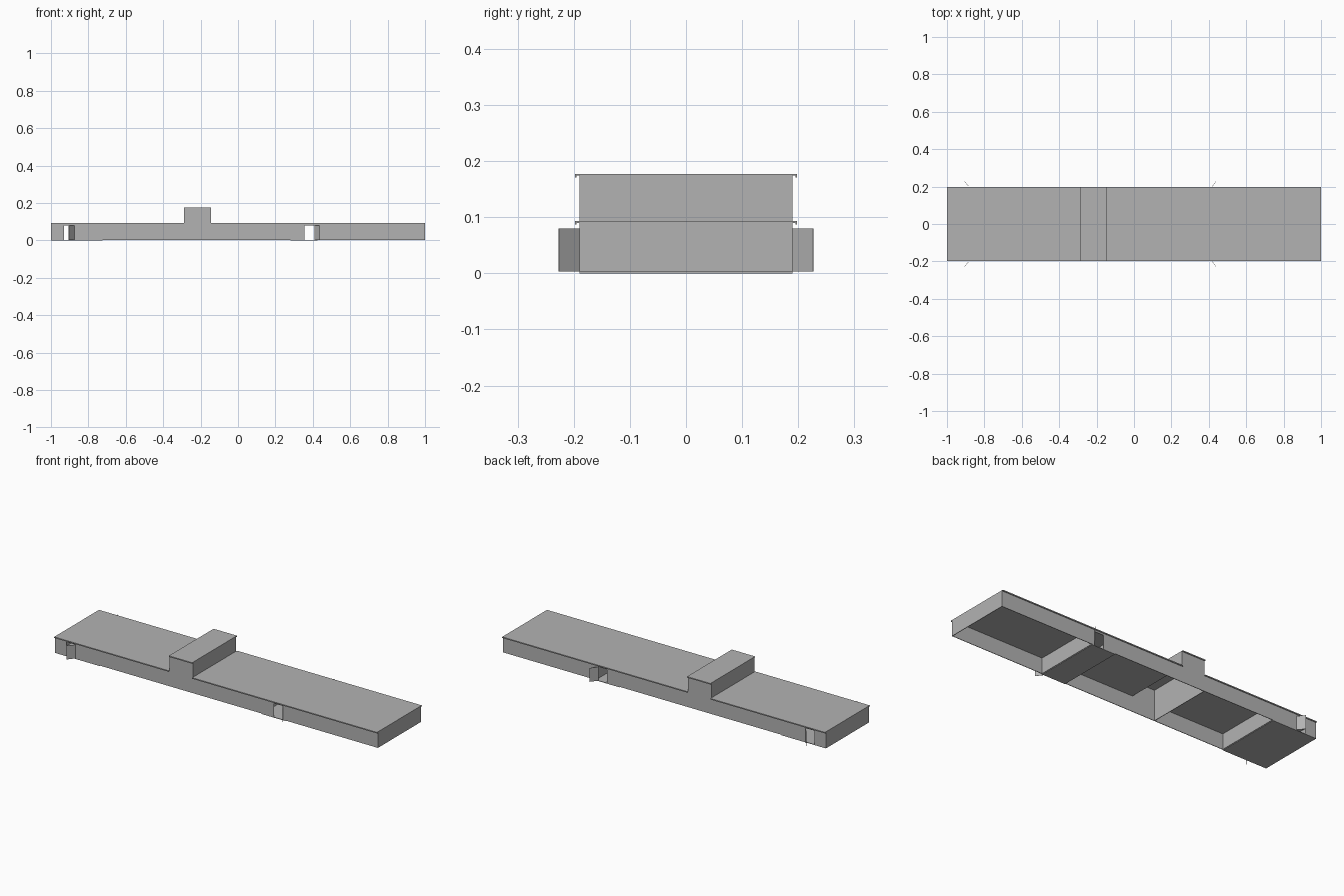
import bpy
from mathutils import Vector

cube = bpy.data.objects.get("Cube")
if cube:
    bpy.data.objects.remove(cube, do_unlink=True)

grey = bpy.data.materials.new("plain_grey")
grey.use_nodes = True
colour = (0.45, 0.45, 0.45, 1)
grey.diffuse_color = colour
grey.node_tree.nodes["Principled BSDF"].inputs["Base Color"].default_value = colour

T = 0.003            # panel thickness
W = 0.19             # half width at the walls
EAVE = 0.198         # half width at the roof edge
BASE, DOOR_TOP, ROOF, TOWER_TOP = 0.003, 0.08, 0.093, 0.177
TOWER = (-0.29, -0.145)


def box(name, x, y, z):
    """Box spanning three (low, high) ranges."""
    verts = [(a, b, c) for a in x for b in y for c in z]
    faces = [(0, 1, 3, 2), (4, 6, 7, 5), (0, 4, 5, 1),
             (2, 3, 7, 6), (0, 2, 6, 4), (1, 5, 7, 3)]
    mesh = bpy.data.meshes.new(name)
    mesh.from_pydata(verts, [], faces)
    mesh.materials.append(grey)
    ob = bpy.data.objects.new(name, mesh)
    bpy.context.collection.objects.link(ob)
    return ob


def cross_wall(name, x, z0, z1):
    box(name, (x, x + T), (-W, W), (z0, z1))


def roof(name, x, top):
    """Flat roof with a small drip lip along both eaves."""
    box(name, x, (-EAVE, EAVE), (top - T, top))
    for side, s in (("front", -1), ("back", 1)):
        y = sorted((s * EAVE, s * (EAVE - T)))
        box(f"{name}_{side}_lip", x, y, (top - 2 * T, top - T))


# Long walls, split around the doorways: (opening start, opening end, leaf tip)
doors = [(-0.93, -0.875, -0.905), (0.355, 0.41, 0.438)]
for side, s in (("front", -1), ("back", 1)):
    y = sorted((s * W, s * (W - T)))
    start = -1
    for i, (a, b, tip) in enumerate(doors):
        box(f"{side}_wall_{i}", (start, a), y, (BASE, ROOF - T))
        box(f"{side}_door_head_{i}", (a, b), y, (DOOR_TOP, ROOF - T))
        start = b
        # Open door leaf
        hinge = Vector((b, s * W, 0))
        swing = Vector((tip, s * 0.227, 0)) - hinge
        leaf = box(f"{side}_door_{i}", (0, swing.length), (-T / 4, T / 4), (BASE, DOOR_TOP))
        leaf.location = hinge
        leaf.rotation_euler.z = Vector((1, 0)).angle_signed(swing.xy) * -1
    box(f"{side}_wall_end", (start, 1), y, (BASE, ROOF - T))
    box(f"tower_{side}_wall", TOWER, y, (ROOF - T, TOWER_TOP - T))

# End walls and room partitions
cross_wall("right_end_wall", -1, BASE, ROOF - T)
cross_wall("left_end_wall", 1 - T, BASE, ROOF - T)
for i, x in enumerate((-0.725, 0.28, 0.425)):
    cross_wall(f"partition_{i}", x, BASE, ROOF - T)
cross_wall("tower_partition", TOWER[0], BASE, TOWER_TOP - T)
cross_wall("tower_left_wall", TOWER[1] - T, ROOF - T, TOWER_TOP - T)

# Floor tiles in the entrance rooms
for i, x in enumerate(((-1, -0.8625), (-0.8625, -0.725), (0.28, 0.425))):
    for side, y in (("front", (-W, 0)), ("back", (0, W))):
        box(f"{side}_floor_{i}", x, y, (0, BASE))

# Roofs
roof("right_roof", (-1, TOWER[0]), ROOF)
roof("left_roof", (TOWER[1], 1), ROOF)
roof("tower_roof", TOWER, TOWER_TOP)
